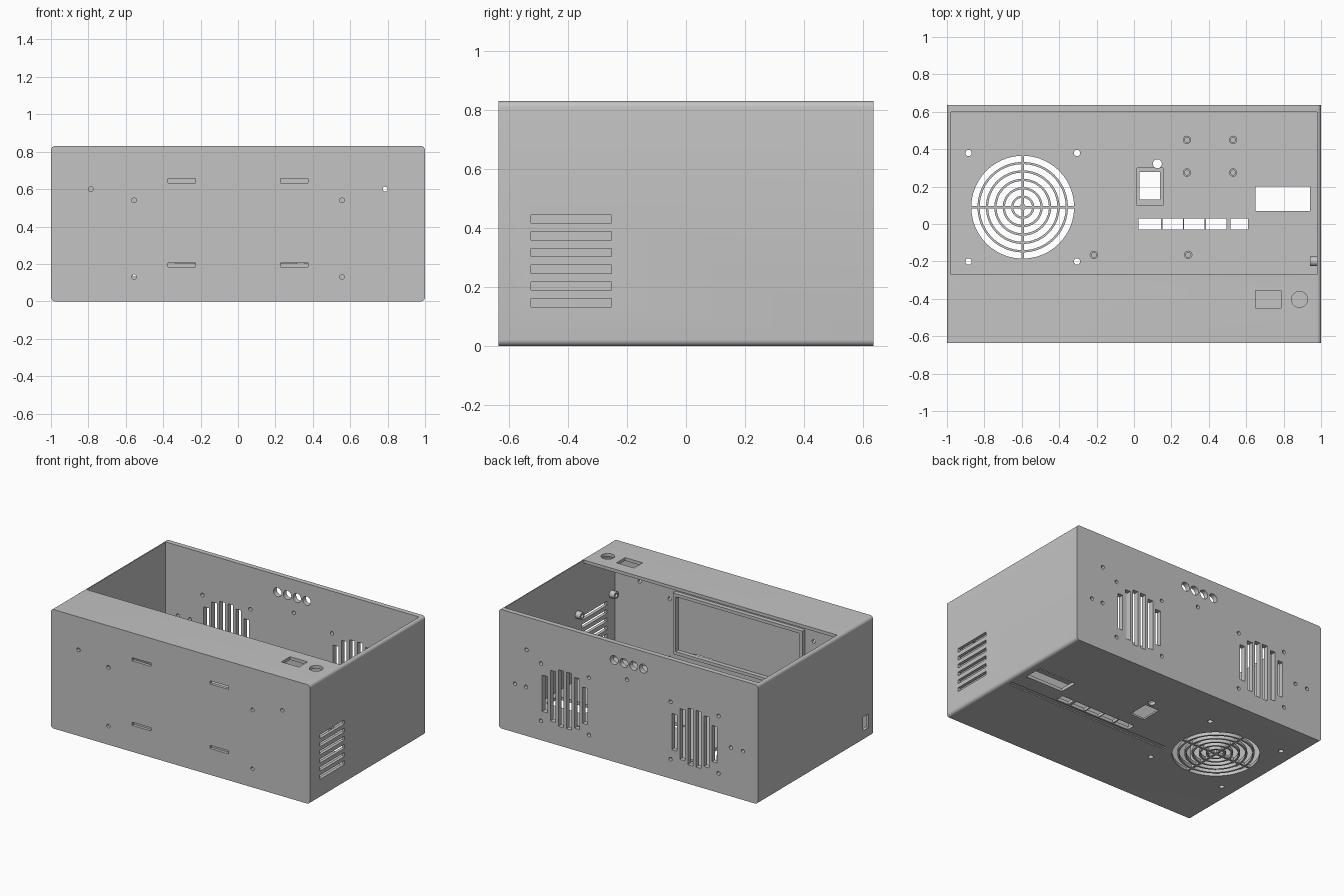
import bpy, bmesh, math

cube = bpy.data.objects.get("Cube")
if cube:
    bpy.data.objects.remove(cube, do_unlink=True)

grey = bpy.data.materials.new("matte grey")
grey.use_nodes = True
colour = (0.55, 0.55, 0.55, 1)
grey.diffuse_color = colour
grey.node_tree.nodes["Principled BSDF"].inputs["Base Color"].default_value = colour

W, D, H = 1.0, 0.635, 0.83      # half width, half depth, height
T = 0.022                       # wall thickness


def place(axis, u, v, w):
    return {"x": (w, u, v), "y": (u, w, v), "z": (u, v, w)}[axis]


def prism(bm, pts, axis, lo, hi):
    rings = [[bm.verts.new(place(axis, u, v, w)) for u, v in pts] for w in (lo, hi)]
    bm.faces.new(rings[0])
    bm.faces.new(rings[1])
    for i in range(len(pts)):
        j = (i + 1) % len(pts)
        bm.faces.new((rings[0][i], rings[0][j], rings[1][j], rings[1][i]))


def rect(u0, u1, v0, v1):
    return [(u0, v0), (u1, v0), (u1, v1), (u0, v1)]


def arc(u, v, r, a0, a1, n):
    return [(u + r * math.cos(a0 + (a1 - a0) * i / n),
             v + r * math.sin(a0 + (a1 - a0) * i / n)) for i in range(n + 1)]


def circle(u, v, r, n=24):
    return arc(u, v, r, 0, 2 * math.pi, n)[:-1]


def tube(bm, axis, u, v, lo, hi, r_out, r_in, n=24):
    loops = [[bm.verts.new(place(axis, a, b, w)) for a, b in circle(u, v, r, n)]
             for r, w in ((r_out, lo), (r_out, hi), (r_in, hi), (r_in, lo))]
    for k in range(4):
        a, b = loops[k], loops[(k + 1) % 4]
        for i in range(n):
            j = (i + 1) % n
            bm.faces.new((a[i], a[j], b[j], b[i]))


def finish(name, bm):
    bmesh.ops.recalc_face_normals(bm, faces=bm.faces)
    mesh = bpy.data.meshes.new(name)
    bm.to_mesh(mesh)
    bm.free()
    mesh.materials.append(grey)
    obj = bpy.data.objects.new(name, mesh)
    bpy.context.collection.objects.link(obj)
    return obj


def select(obj):
    bpy.ops.object.select_all(action="DESELECT")
    obj.select_set(True)
    bpy.context.view_layer.objects.active = obj


def cut(obj, bm):
    cutter = finish("cutter", bm)
    cutter.hide_render = True
    mod = obj.modifiers.new("cut", "BOOLEAN")
    mod.operation, mod.solver, mod.object = "DIFFERENCE", "EXACT", cutter
    select(obj)
    bpy.ops.object.modifier_apply(modifier=mod.name)
    bpy.data.objects.remove(cutter, do_unlink=True)


# Case body: rounded outline extruded front to back
R = 0.022
outline = []
for k, (cx, cz) in enumerate([(W - R, H - R), (R - W, H - R), (R - W, R), (W - R, R)]):
    outline += arc(cx, cz, R, k * math.pi / 2, (k + 1) * math.pi / 2, 6)
bm = bmesh.new()
prism(bm, outline, "y", -D, D)
case = finish("case", bm)

# Hollow interior, then the top opening behind the front lip
bm = bmesh.new()
prism(bm, rect(T - W, W - T, T, H - T), "y", T - D, 0.6)
cut(case, bm)
bm = bmesh.new()
prism(bm, rect(T - W, W - T, -0.27, 0.6), "z", H - 0.1, H + 0.1)
cut(case, bm)

bm = bmesh.new()
LOW, HIGH = -0.02, T + 0.005

# Floor: round fan grille of ring slots split by a cross
fx, fy = -0.595, 0.09
for i in range(6):
    r1 = 0.275 - 0.045 * i
    r0 = r1 - 0.033
    for q in range(4):
        s, e = q * math.pi / 2, (q + 1) * math.pi / 2
        g1, g0 = math.asin(0.007 / r1), math.asin(0.007 / r0)
        prism(bm, arc(fx, fy, r1, s + g1, e - g1, 12) + arc(fx, fy, r0, e - g0, s + g0, 12),
              "z", LOW, HIGH)
for sx in (-1, 1):
    for sy in (-1, 1):
        prism(bm, circle(fx + sx * 0.29, fy + sy * 0.29, 0.017), "z", LOW, HIGH)

# Floor: display window, connector row, switch and cable hole
prism(bm, rect(0.65, 0.94, 0.07, 0.2), "z", LOW, HIGH)
for x0, x1 in ((0.025, 0.145), (0.152, 0.262), (0.268, 0.378), (0.385, 0.495), (0.515, 0.61)):
    prism(bm, rect(x0, x1, -0.03, 0.03), "z", LOW, HIGH)
prism(bm, rect(0.03, 0.14, 0.13, 0.278), "z", LOW, HIGH)
prism(bm, circle(0.125, 0.322, 0.024), "z", LOW, HIGH)

# Front lip: rectangular and round control holes
prism(bm, rect(0.65, 0.785, -0.45, -0.355), "z", H - 0.05, H + 0.05)
prism(bm, circle(0.885, -0.403, 0.043, 32), "z", H - 0.05, H + 0.05)

# Front wall: screw holes and strap slots
for s in (-1, 1):
    prism(bm, circle(s * 0.787, 0.6, 0.013), "y", -D - 0.05, -D + 0.04)
    for z in (0.13, 0.54):
        prism(bm, circle(s * 0.556, z, 0.013), "y", -D - 0.05, -D + 0.04)
    for z in (0.195, 0.645):
        prism(bm, rect(s * 0.3 - 0.073, s * 0.3 + 0.073, z - 0.011, z + 0.011),
              "y", -D - 0.05, -D + 0.04)

# Back wall: two slotted fan grilles with screw holes
for cx in (0.49, -0.51):
    for i in range(6):
        off = (i - 2.5) * 0.062
        h = math.sqrt(0.2 ** 2 - off ** 2)
        prism(bm, rect(cx + off - 0.02, cx + off + 0.02, 0.33 - h, 0.33 + h), "y", 0.57, 0.7)
    for sx in (-1, 1):
        for sz in (-1, 1):
            prism(bm, circle(cx + sx * 0.185, 0.335 + sz * 0.2, 0.013), "y", 0.57, 0.7)

# Back wall: small screw holes and a row of cable holes
for x, z in ((0.79, 0.34), (0.876, 0.34), (-0.79, 0.34), (-0.884, 0.34),
             (0.01, 0.6), (0.787, 0.6)):
    prism(bm, circle(x, z, 0.013), "y", 0.57, 0.7)
for i in range(4):
    prism(bm, circle(0.11 - 0.075 * i, 0.71, 0.031), "y", 0.57, 0.7)

# Side walls: vent louvres on one, a small port on the other
for i in range(6):
    z = 0.147 + 0.0567 * i
    prism(bm, rect(-0.525, -0.253, z - 0.014, z + 0.014), "x", W - 0.05, W + 0.05)
prism(bm, rect(-0.585, -0.525, 0.07, 0.165), "x", -W - 0.05, -W + 0.05)
cut(case, bm)

# Shallow recesses: switch seat inside, long label groove underneath
bm = bmesh.new()
prism(bm, rect(0.015, 0.155, 0.1, 0.3), "z", T - 0.01, T + 0.02)
prism(bm, rect(-0.3, 0.96, -0.075, -0.042), "z", -0.02, 0.008)
cut(case, bm)
select(case)
bpy.ops.object.shade_smooth_by_angle(angle=math.radians(30))

# Floor standoffs
bm = bmesh.new()
for x, y in ((0.283, 0.45), (0.53, 0.45), (0.283, 0.275), (0.53, 0.275),
             (-0.215, -0.165), (0.29, -0.165)):
    tube(bm, "z", x, y, T - 0.004, T + 0.04, 0.022, 0.013)
floor_posts = finish("floor_standoffs", bm)

# Side standoffs around the vent
bm = bmesh.new()
for y in (-0.575, -0.2):
    for z in (0.1, 0.477):
        tube(bm, "x", y, z, W - T - 0.038, W - T + 0.004, 0.025, 0.013)
side_posts = finish("side_standoffs", bm)
for obj in (floor_posts, side_posts):
    select(obj)
    bpy.ops.object.shade_smooth_by_angle(angle=math.radians(30))

# Raised panel frame on the inside of the front wall
bm = bmesh.new()
F0, F1 = T - D - 0.002, T - D + 0.03
for z in (0.18, 0.585):
    prism(bm, rect(-0.49, 0.51, z, z + 0.022), "y", F0, F1)
for x in (-0.49, 0.488):
    prism(bm, rect(x, x + 0.022, 0.202, 0.585), "y", F0, F1)
finish("panel_frame", bm)
